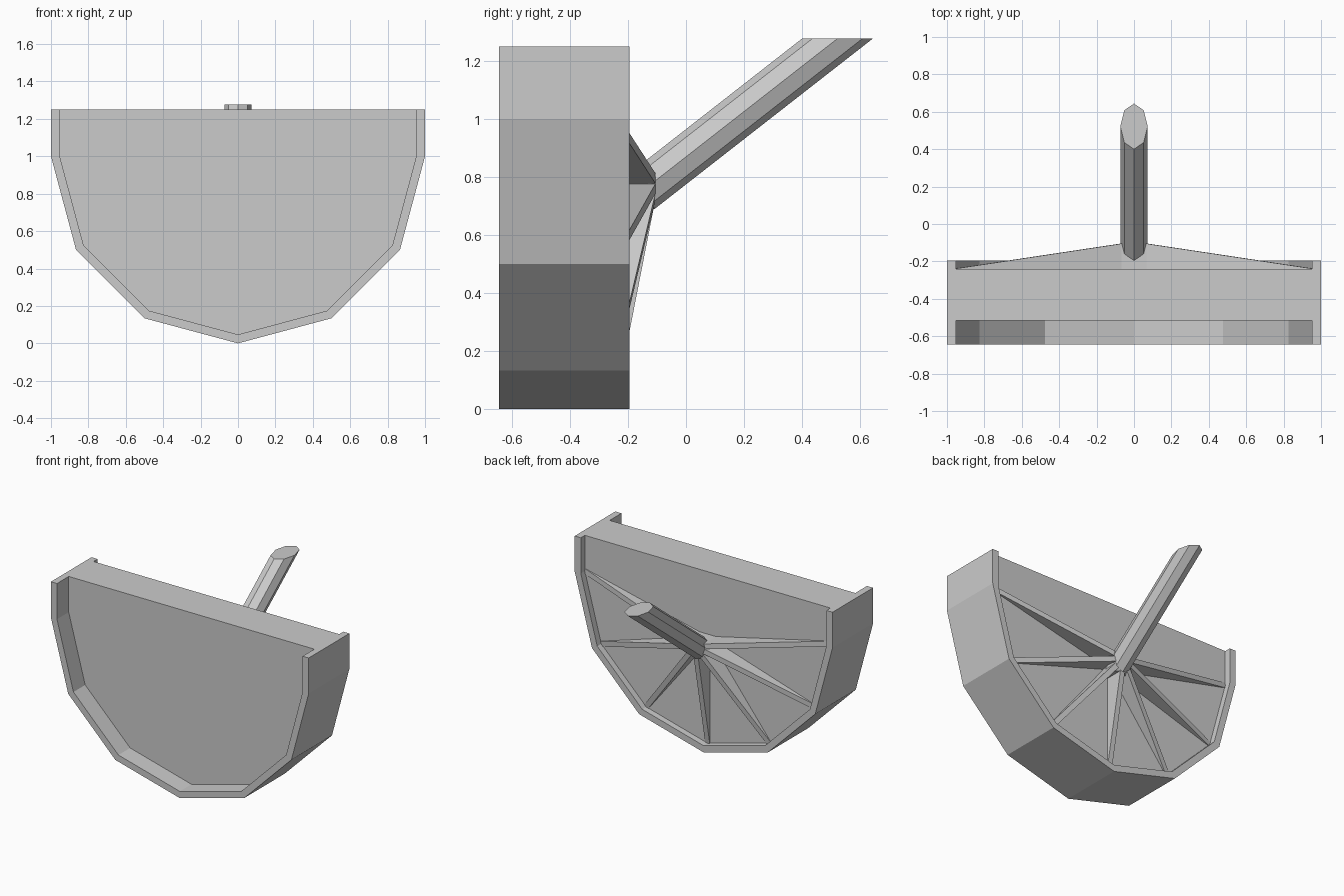
import bpy, math
from mathutils import Vector

if "Cube" in bpy.data.objects:
    bpy.data.objects.remove(bpy.data.objects["Cube"])

FRONT, BACK = -0.645, -0.195
PANEL_FRONT, PANEL_BACK = -0.515, -0.24
HUB_BACK = -0.105


def loft(name, ring_a, ring_b):
    """Closed solid between two rings of equal length."""
    n = len(ring_a)
    faces = [list(range(n)), list(range(2 * n - 1, n - 1, -1))]
    faces += [[i, i + n, (i + 1) % n + n, (i + 1) % n] for i in range(n)]
    mesh = bpy.data.meshes.new(name)
    mesh.from_pydata([tuple(v) for v in list(ring_a) + list(ring_b)], [], faces)
    ob = bpy.data.objects.new(name, mesh)
    bpy.context.collection.objects.link(ob)
    bpy.context.view_layer.objects.active = ob
    ob.select_set(True)
    bpy.ops.object.mode_set(mode='EDIT')
    bpy.ops.mesh.select_all(action='SELECT')
    bpy.ops.mesh.normals_make_consistent(inside=False)
    bpy.ops.object.mode_set(mode='OBJECT')
    ob.select_set(False)
    return ob


def extrude_y(name, profile, y0, y1):
    return loft(name, [(x, y0, z) for x, z in profile], [(x, y1, z) for x, z in profile])


def arc(s, cz):
    """Lower half of a twelve-sided circle."""
    return [(s * math.cos(math.pi + i * math.pi / 6),
             cz + s * math.sin(math.pi + i * math.pi / 6)) for i in range(7)]


def outline(s, cz, top):
    return [(-s, top)] + arc(s, cz) + [(s, top)]


# Raised rim and recessed panel
outer, inner = outline(1, 1, 1.25), outline(0.953, 1, 1.25)
extrude_y("rim", outer + inner[::-1], FRONT, BACK)
extrude_y("panel", inner, PANEL_FRONT, PANEL_BACK)

# Small hub on the back of the panel
extrude_y("hub", outline(0.075, 0.795, 0.812), PANEL_BACK - 0.02, HUB_BACK)

# Tapered ribs from hub corners to rim corners
for i, (a, b) in enumerate(zip(arc(0.07, 0.795), arc(0.953, 1))):
    p, q = Vector((a[0], 0, a[1])), Vector((b[0], 0, b[1]))
    d = (q - p).normalized()
    side = Vector((-d.z, 0, d.x)) * 0.018
    wedge = [p + Vector((0, HUB_BACK, 0)),
             q + Vector((0, PANEL_BACK + 0.002, 0)),
             q + Vector((0, PANEL_BACK - 0.01, 0)),
             p + Vector((0, PANEL_BACK - 0.01, 0))]
    loft(f"rib_{i + 1}", [v + side for v in wedge], [v - side for v in wedge])


# Slanted eight-sided pole with a level top
def pole_ring(y, z):
    return [(0.073 * math.sin(k * math.pi / 4), y + 0.122 * math.cos(k * math.pi / 4), z)
            for k in range(8)]


loft("pole", pole_ring(-0.23, 0.69), pole_ring(0.522, 1.277))
